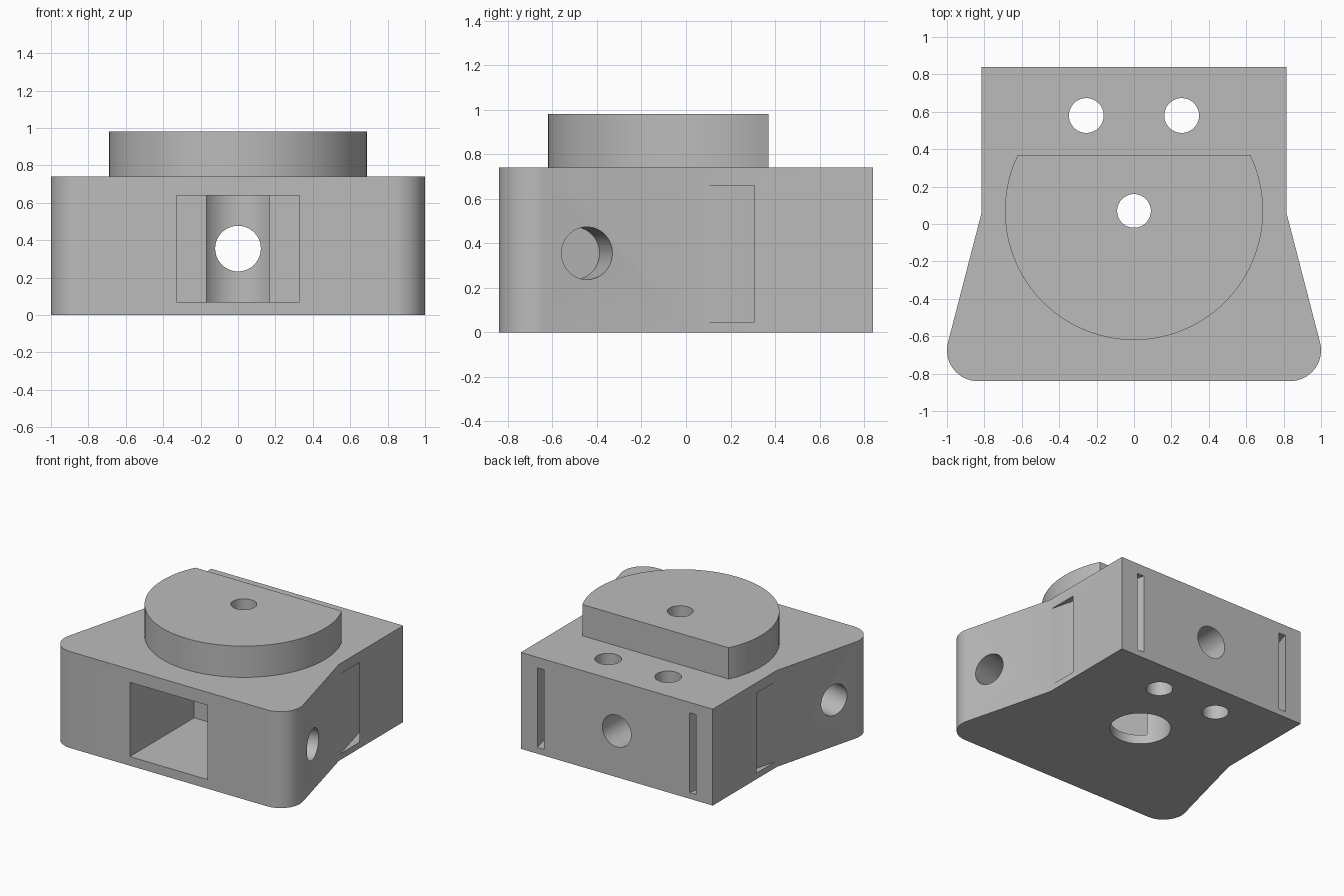
import bpy
from math import sin, cos, pi, radians, asin
from mathutils import Matrix, Vector

old = bpy.data.objects.get("Cube")
if old:
    bpy.data.objects.remove(old, do_unlink=True)

SLANT = radians(14.5)      # angle of the tapering sides
BODY_H, TOP = 0.74, 0.98
PIVOT_Y, DISC_R, FLAT_Y = 0.07, 0.69, 0.37

grey = bpy.data.materials.new("plain grey")
grey.use_nodes = True
colour = (0.5, 0.5, 0.5, 1)
grey.diffuse_color = colour
grey.node_tree.nodes["Principled BSDF"].inputs["Base Color"].default_value = colour


def prism(name, outline, z0, z1):
    """Extrude a counter-clockwise outline from z0 to z1."""
    n = len(outline)
    verts = [(x, y, z) for z in (z0, z1) for x, y in outline]
    faces = [range(n)[::-1], range(n, 2 * n)]
    faces += [(i, (i + 1) % n, n + (i + 1) % n, n + i) for i in range(n)]
    mesh = bpy.data.meshes.new(name)
    mesh.from_pydata(verts, [], [tuple(f) for f in faces])
    mesh.materials.append(grey)
    obj = bpy.data.objects.new(name, mesh)
    bpy.context.collection.objects.link(obj)
    return obj


def arc(cx, cy, r, a0, a1, steps):
    return [(cx + r * cos(a0 + (a1 - a0) * i / steps),
             cy + r * sin(a0 + (a1 - a0) * i / steps)) for i in range(steps + 1)]


def rod(start, end, r):
    """Round cutter running from start to end."""
    start, axis = Vector(start), Vector(end) - Vector(start)
    obj = prism("cutter", arc(0, 0, r, 0, 2 * pi, 64)[:-1], 0, axis.length)
    turn = axis.to_track_quat("Z", "Y").to_matrix().to_4x4()
    obj.data.transform(Matrix.Translation(start) @ turn)
    return obj


def mirrored(points):
    return [(-x, y) for x, y in reversed(points)]


def cut(obj, cutters):
    """Subtract every cutter from the part, then discard the cutters."""
    for c in cutters:
        c.hide_render = True
        mod = obj.modifiers.new("cut", "BOOLEAN")
        mod.operation, mod.solver, mod.object = "DIFFERENCE", "EXACT", c
    bpy.context.view_layer.update()
    done = obj.evaluated_get(bpy.context.evaluated_depsgraph_get())
    mesh = bpy.data.meshes.new_from_object(done)
    obj.modifiers.clear()
    obj.data = mesh
    for c in cutters:
        bpy.data.objects.remove(c, do_unlink=True)


# Body: square back, flaring sides, rounded front corners
right_half = arc(0.835, -0.675, 0.165, -pi / 2, SLANT, 16)
right_half += [(0.815, 0.06), (0.815, 0.84)]
body = prism("body", right_half + mirrored(right_half), 0, BODY_H)

cutters = []
# Front pocket, with a wide bore rising into it from below
cutters.append(prism("cutter", [(-0.33, -1), (0.33, -1), (0.33, -0.06), (-0.33, -0.06)],
                     0.07, 0.64))
cutters.append(rod((0, PIVOT_Y, -0.1), (0, PIVOT_Y, 0.64), 0.213))
# Pivot hole and front-to-back hole
cutters.append(rod((0, PIVOT_Y, 0.5), (0, PIVOT_Y, 1.2), 0.09))
cutters.append(rod((0, 0.1, 0.355), (0, 1, 0.355), 0.122))

# Slots that carry the slanted side plane through to the back
slot = [(0.85, -0.055), (0.85, 0.175), (0.645, 0.95), (0.587, 0.95)]
for side in (1, -1):
    outline = slot if side > 0 else mirrored(slot)
    cutters.append(prism("cutter", outline, 0.047, 0.66))
    # Rear fixing holes
    cutters.append(rod((side * 0.255, 0.58, -0.1), (side * 0.255, 0.58, 1), 0.093))
    # Blind holes square to the slanted sides
    mouth = Vector((side * 0.945, -0.445, 0.355))
    inward = Vector((-side * cos(SLANT), -sin(SLANT), 0))
    cutters.append(rod(mouth - inward * 0.2, mouth + inward * 0.23, 0.118))
cut(body, cutters)

# Raised disc with one flat edge
a = asin((FLAT_Y - PIVOT_Y) / DISC_R)
disc = prism("flat_sided_disc", arc(0, PIVOT_Y, DISC_R, pi - a, 2 * pi + a, 80), BODY_H, TOP)
cut(disc, [rod((0, PIVOT_Y, 0.5), (0, PIVOT_Y, 1.2), 0.09)])

# Smooth curved walls, sharp edges
for obj in (body, disc):
    bpy.ops.object.select_all(action="DESELECT")
    obj.select_set(True)
    bpy.context.view_layer.objects.active = obj
    bpy.ops.object.shade_smooth_by_angle(angle=radians(30))
